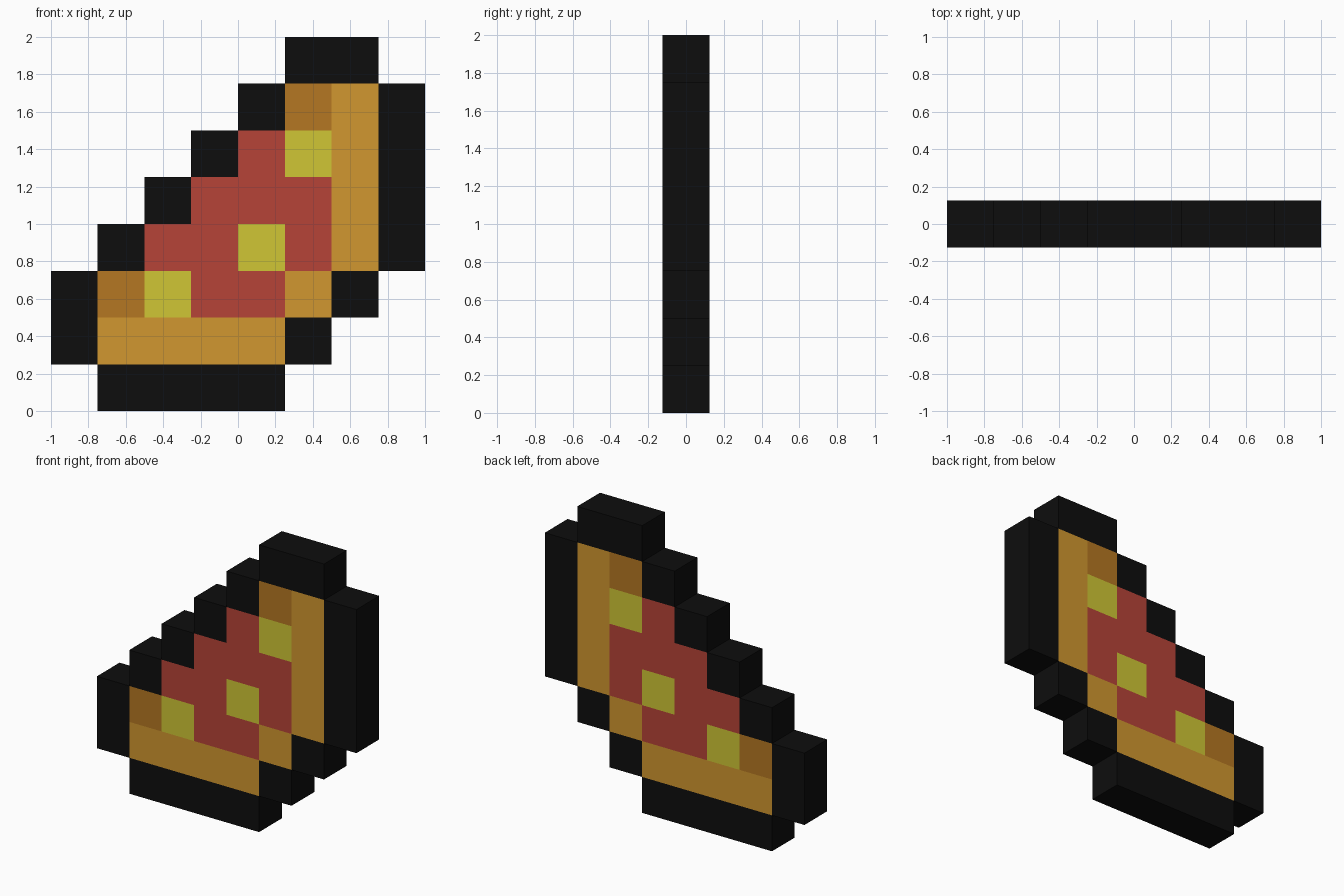
import bpy
import bmesh
from mathutils import Vector

if "Cube" in bpy.data.objects:
    bpy.data.objects.remove(bpy.data.objects["Cube"])

CELL = 0.25
# Pixel rows from top to bottom: K outline, O crust, D toasted crust, R sauce, Y cheese
ROWS = [
    ".....KK.",
    "....KDOK",
    "...KRYOK",
    "..KRRROK",
    ".KRRYROK",
    "KDYRROK.",
    "KOOOOK..",
    ".KKKK...",
]
COLOURS = {
    "K": ("black outline", (0.0042, 0.0042, 0.0042, 1)),
    "O": ("golden crust", (0.64, 0.31, 0.029, 1)),
    "D": ("toasted crust", (0.46, 0.187, 0.016, 1)),
    "R": ("red sauce", (0.47, 0.056, 0.039, 1)),
    "Y": ("yellow cheese", (0.63, 0.565, 0.035, 1)),
}

mesh = bpy.data.meshes.new("pixel_slice")
slots = {}
for key, (name, colour) in COLOURS.items():
    mat = bpy.data.materials.new(name)
    mat.diffuse_color = colour
    mat.use_nodes = True
    mat.node_tree.nodes["Principled BSDF"].inputs["Base Color"].default_value = mat.diffuse_color
    slots[key] = len(slots)
    mesh.materials.append(mat)

# Front face: one square per pixel
bm = bmesh.new()
for r, row in enumerate(ROWS):
    for c, key in enumerate(row):
        if key == ".":
            continue
        x, z = -1 + c * CELL, 2 - (r + 1) * CELL
        corners = [(x, z), (x + CELL, z), (x + CELL, z + CELL), (x, z + CELL)]
        face = bm.faces.new([bm.verts.new((px, -CELL / 2, pz)) for px, pz in corners])
        face.material_index = slots[key]
bmesh.ops.remove_doubles(bm, verts=bm.verts, dist=0.001)

# Extrude to the back: only the outer border grows walls, all of them outline
front = list(bm.faces)
out = bmesh.ops.extrude_face_region(bm, geom=front, use_keep_orig=True)
bmesh.ops.translate(bm, vec=Vector((0, CELL, 0)),
                    verts=[v for v in out["geom"] if isinstance(v, bmesh.types.BMVert)])
bm.normal_update()
for f in bm.faces:
    if abs(f.normal.y) < 0.5:
        f.material_index = slots["K"]
bmesh.ops.recalc_face_normals(bm, faces=bm.faces)
bm.to_mesh(mesh)
bm.free()

bpy.context.collection.objects.link(bpy.data.objects.new("pixel_slice", mesh))
